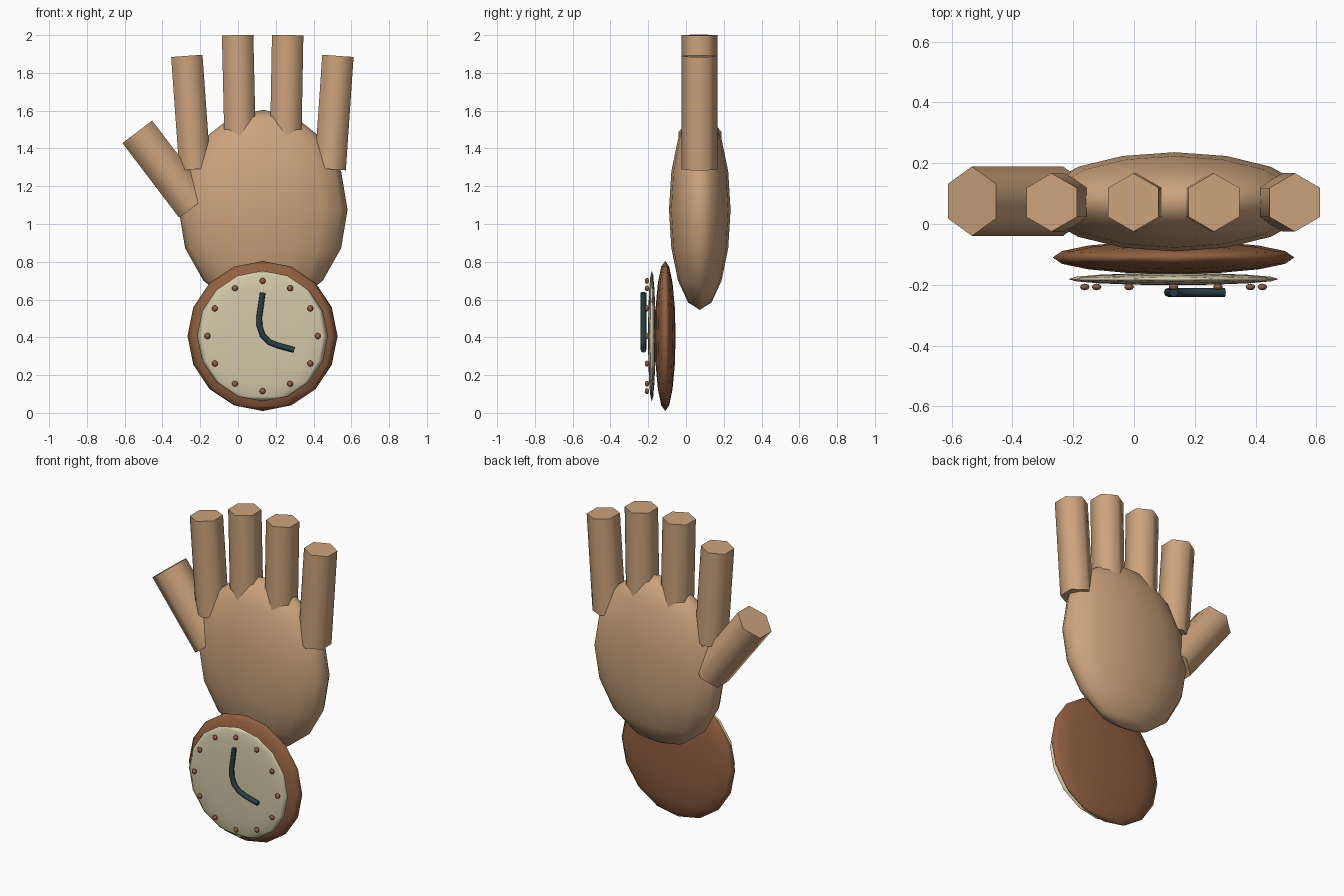
import bpy, bmesh, math
from mathutils import Vector, Matrix

if "Cube" in bpy.data.objects:
    bpy.data.objects.remove(bpy.data.objects["Cube"])


def material(name, rgb):
    m = bpy.data.materials.new(name)
    m.diffuse_color = (*rgb, 1)
    m.use_nodes = True
    m.node_tree.nodes["Principled BSDF"].inputs["Base Color"].default_value = m.diffuse_color
    return m


SKIN = material("tan_skin", (0.61, 0.37, 0.205))
BROWN = material("brown", (0.28, 0.115, 0.052))
CREAM = material("cream", (0.66, 0.58, 0.39))
DARK = material("dark_slate", (0.022, 0.05, 0.06))


def finish(bm, name, mat):
    me = bpy.data.meshes.new(name)
    bmesh.ops.recalc_face_normals(bm, faces=bm.faces)
    bm.to_mesh(me)
    bm.free()
    me.materials.append(mat)
    ob = bpy.data.objects.new(name, me)
    bpy.context.collection.objects.link(ob)
    return ob


def ellipsoid(name, centre, radii, mat, seg=16, rings=8):
    bm = bmesh.new()
    bmesh.ops.create_uvsphere(
        bm, u_segments=seg, v_segments=rings, radius=1,
        matrix=Matrix.Translation(centre) @ Matrix.Diagonal((*radii, 1)))
    for f in bm.faces:
        f.smooth = True
    return finish(bm, name, mat)


def tube(name, points, y, radius, sides, mat):
    """Sweep a regular polygon along a path of (x, z) points; flat end caps."""
    pts = [Vector((x, y, z)) for x, z in points]
    bm = bmesh.new()
    loops = []
    for i, p in enumerate(pts):
        t = (pts[min(i + 1, len(pts) - 1)] - pts[max(i - 1, 0)]).normalized()
        depth = Vector((0, 1, 0))
        side = t.cross(depth)
        loops.append([bm.verts.new(p + radius * (math.cos(a) * depth + math.sin(a) * side))
                      for a in (k * math.tau / sides for k in range(sides))])
    for lo, hi in zip(loops, loops[1:]):
        for k in range(sides):
            n = (k + 1) % sides
            bm.faces.new((lo[k], lo[n], hi[n], hi[k])).smooth = True
    caps = [bm.faces.new(loops[0]), bm.faces.new(loops[-1])]
    for cap in caps:
        for e in cap.edges:
            e.smooth = False
    return finish(bm, name, mat)


# Palm
ellipsoid("palm", (0.133, 0.073, 1.075), (0.447, 0.163, 0.53), SKIN)

# Fingers and thumb: six-sided prisms, base to tip
for name, base, tip in (
        ("index_finger", (-0.228, 1.29), (-0.271, 1.89)),
        ("middle_finger", (0.012, 1.40), (-0.002, 2.0)),
        ("ring_finger", (0.252, 1.40), (0.263, 2.0)),
        ("little_finger", (0.488, 1.29), (0.529, 1.89))):
    tube(name, (base, tip), 0.071, 0.096, 6, SKIN)
tube("thumb", ((-0.233, 1.093), (-0.533, 1.488)), 0.075, 0.114, 6, SKIN)

# Watch case and dial: flattened discs
CX, CZ = 0.13, 0.407
ellipsoid("watch_case", (CX, -0.11, CZ), (0.397, 0.055, 0.397), BROWN)
ellipsoid("watch_dial", (CX, -0.181, CZ), (0.346, 0.02, 0.346), CREAM)

# Twelve hour markers
for h in range(12):
    a = h * math.tau / 12
    ellipsoid(f"hour_marker_{h + 1}",
              (CX + 0.292 * math.sin(a), -0.207, CZ + 0.292 * math.cos(a)),
              (0.016, 0.011, 0.016), BROWN, 8, 6)

# Bent clock hands
tube("clock_hands", ((0.131, 0.637), (0.113, 0.51), (0.114, 0.46), (0.13, 0.41),
                     (0.165, 0.375), (0.21, 0.357), (0.298, 0.333)),
     -0.225, 0.015, 8, DARK)
